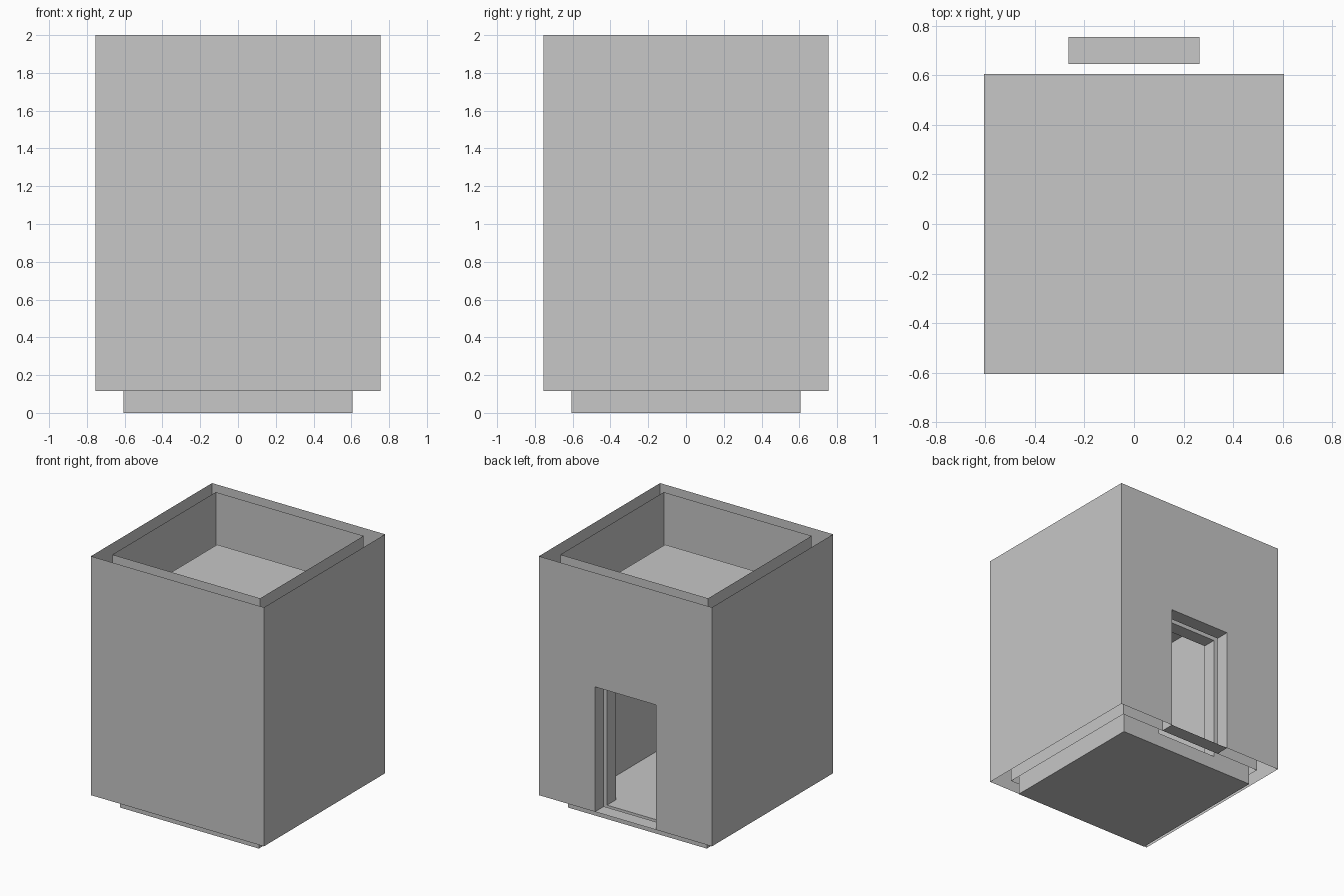
import bpy
import bmesh

cube = bpy.data.objects.get("Cube")
if cube:
    bpy.data.objects.remove(cube, do_unlink=True)

# Main sizes
DOOR, DOOR_TOP = 0.265, 1.1
CLAD_OUT, CLAD_IN, CLAD_BASE, TOP = 0.755, 0.645, 0.115, 2.0
ROOM_OUT, ROOM_IN, FLOOR, CEILING, ROOF = 0.605, 0.497, 0.11, 1.505, 1.612

grey = bpy.data.materials.new("wall_grey")
grey.use_nodes = True
colour = (0.57, 0.57, 0.57, 1)
grey.diffuse_color = colour
grey.node_tree.nodes["Principled BSDF"].inputs["Base Color"].default_value = colour


def face(bm, points):
    bm.faces.new([bm.verts.new(p) for p in points])


def walls(bm, h, low, high, sill):
    """Four thin walls; the back one has a door opening standing on the sill."""
    corners = [(-h, h), (-h, -h), (h, -h), (h, h)]
    for (ax, ay), (bx, by) in zip(corners, corners[1:]):
        face(bm, [(ax, ay, low), (bx, by, low), (bx, by, high), (ax, ay, high)])
    outline = [(-h, sill), (-DOOR, sill), (-DOOR, DOOR_TOP), (DOOR, DOOR_TOP),
               (DOOR, sill), (h, sill), (h, high), (-h, high)]
    face(bm, [(x, h, z) for x, z in outline])
    if sill > low:
        strip = [(-h, low), (h, low), (h, sill), (DOOR, sill), (-DOOR, sill), (-h, sill)]
        face(bm, [(x, h, z) for x, z in strip])


def slab(bm, h, z):
    face(bm, [(-h, -h, z), (h, -h, z), (h, h, z), (DOOR, h, z), (-DOOR, h, z), (-h, h, z)])


def reveal(bm, near, far, sill):
    """Jambs, lintel and threshold lining the doorway."""
    ring = [(-DOOR, sill), (-DOOR, DOOR_TOP), (DOOR, DOOR_TOP), (DOOR, sill)]
    for (ax, az), (bx, bz) in zip(ring, ring[1:] + ring[:1]):
        face(bm, [(ax, near, az), (bx, near, bz), (bx, far, bz), (ax, far, az)])


def finish(bm, name):
    bmesh.ops.remove_doubles(bm, verts=bm.verts, dist=0.0001)
    bmesh.ops.recalc_face_normals(bm, faces=bm.faces)
    mesh = bpy.data.meshes.new(name)
    bm.to_mesh(mesh)
    bm.free()
    mesh.materials.append(grey)
    bpy.context.collection.objects.link(bpy.data.objects.new(name, mesh))


# Outer cladding: two thin skins open at top and bottom, joined at the doorway
bm = bmesh.new()
walls(bm, CLAD_OUT, CLAD_BASE, TOP, CLAD_BASE)
walls(bm, CLAD_IN, CLAD_BASE, TOP, CLAD_BASE)
reveal(bm, CLAD_OUT, CLAD_IN, CLAD_BASE)
finish(bm, "outer_cladding")

# Hollow room with base, floor, ceiling and flat roof
bm = bmesh.new()
walls(bm, ROOM_OUT, 0, ROOF, FLOOR)
walls(bm, ROOM_IN, FLOOR, CEILING, FLOOR)
reveal(bm, ROOM_OUT, ROOM_IN, FLOOR)
slab(bm, ROOM_IN, FLOOR)
for half, height in ((ROOM_OUT, 0), (ROOM_OUT, ROOF), (ROOM_IN, CEILING)):
    face(bm, [(-half, -half, height), (half, -half, height),
              (half, half, height), (-half, half, height)])
finish(bm, "inner_room")
